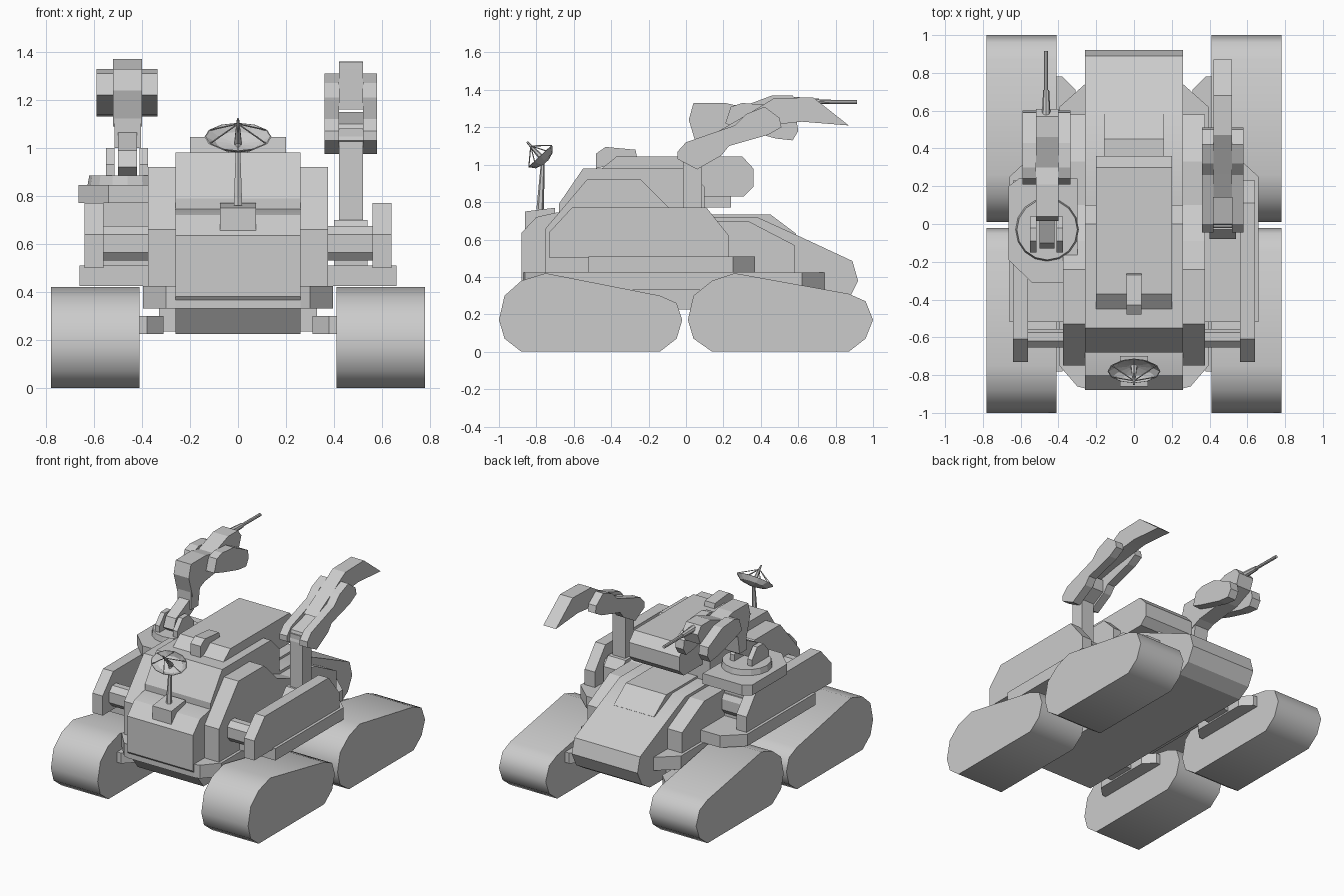
import bpy, bmesh, math
from mathutils import Vector, Matrix

if "Cube" in bpy.data.objects:
    bpy.data.objects.remove(bpy.data.objects["Cube"], do_unlink=True)

grey = bpy.data.materials.new("plain grey")
grey.use_nodes = True
tone = (0.6, 0.6, 0.6, 1)
grey.diffuse_color = tone
grey.node_tree.nodes["Principled BSDF"].inputs["Base Color"].default_value = tone


def finish(name, bm, smooth=0):
    bmesh.ops.recalc_face_normals(bm, faces=bm.faces)
    mesh = bpy.data.meshes.new(name)
    bm.to_mesh(mesh)
    bm.free()
    mesh.materials.append(grey)
    ob = bpy.data.objects.new(name, mesh)
    bpy.context.collection.objects.link(ob)
    if smooth:
        bpy.ops.object.select_all(action='DESELECT')
        ob.select_set(True)
        bpy.context.view_layer.objects.active = ob
        bpy.ops.object.shade_smooth_by_angle(angle=math.radians(smooth))
    return ob


def prism(name, pts, lo, hi, axis="x", smooth=0):
    """Extrude a (y, z) profile along x, or an (x, y) outline along z."""
    bm = bmesh.new()
    place = (lambda p, d: (d, p[0], p[1])) if axis == "x" else (lambda p, d: (p[0], p[1], d))
    ends = [[bm.verts.new(place(p, d)) for p in pts] for d in (lo, hi)]
    for ring in ends:
        bm.faces.new(ring)
    for i in range(len(pts)):
        j = (i + 1) % len(pts)
        bm.faces.new((ends[0][i], ends[0][j], ends[1][j], ends[1][i]))
    return finish(name, bm, smooth)


def pair(name, pts, lo, hi, smooth=0):
    """The same side profile on both flanks."""
    prism("left_" + name, pts, lo, hi, smooth=smooth)
    prism("right_" + name, pts, -hi, -lo, smooth=smooth)


def box(name, x0, x1, y0, y1, z0, z1):
    return prism(name, [(y0, z0), (y1, z0), (y1, z1), (y0, z1)], x0, x1)


def rod(name, a, b, r1, r2, sides=8, smooth=0):
    a, b = Vector(a), Vector(b)
    d = b - a
    turn = Matrix.Translation((a + b) / 2) @ d.to_track_quat('Z', 'Y').to_matrix().to_4x4()
    bm = bmesh.new()
    bmesh.ops.create_cone(bm, cap_ends=True, segments=sides, radius1=r1, radius2=r2,
                          depth=d.length, matrix=turn)
    return finish(name, bm, smooth)


def mirrored(half):
    return half + [(-x, y) for x, y in reversed(half)]


# Four track pods
front = [(-1, .17), (-.97, .07), (-.88, 0), (-.14, 0), (-.05, .07), (-.02, .17),
         (-.05, .26), (-.14, .30), (-.75, .42), (-.88, .38), (-.97, .30)]
rear = [(.01, .17), (.04, .07), (.14, 0), (.87, 0), (.96, .07), (1, .17),
        (.96, .27), (.87, .31), (.26, .42), (.14, .38), (.04, .30)]
pair("front_track", front, .41, .78, smooth=50)
pair("rear_track", rear, .41, .78, smooth=50)

# Chamfered track mounts
for end, yc in (("front", -.5), ("rear", .5)):
    for side, s in (("left", 1), ("right", -1)):
        out = [(s * .42, yc - .28), (s * .38, yc - .28), (s * .31, yc - .21),
               (s * .31, yc + .21), (s * .38, yc + .28), (s * .42, yc + .28)]
        prism(f"{side}_{end}_track_mount", out, .225, .30, "z")
        box(f"{side}_{end}_axle", s * .2, s * .33, yc - .1, yc + .1, .235, .35)

# Central hull, belly plate and side plates
prism("central_hull", [(-.88, .38), (-.88, .635), (-.80, .72), (-.69, .745), (.1, .72),
                       (.38, .72), (.60, .62), (.89, .485), (.92, .38), (.87, .28),
                       (.78, .225), (-.76, .225)], -.26, .26, smooth=28)
prism("rear_deck_panel", [(0, .6), (0, .735), (.45, .735), (.59, .63), (.55, .6)], -.16, .16)
prism("belly_plate", mirrored([(.26, -.87), (.30, -.86), (.395, -.75), (.395, .62), (.26, .74)]),
      .33, .425, "z")
prism("side_plate", mirrored([(.66, -.52), (.66, .25), (.53, .37), (.36, .37), (.36, -.52)][::-1]),
      .425, .51, "z")

# Stepped upper body
prism("shoulder_body", [(-.75, .425), (-.75, .66), (-.53, .92), (-.24, .92), (-.09, .77),
                        (.1, .70), (.1, .425)], -.375, .375)
prism("rear_shoulder", [(0, .425), (0, .70), (.33, .70), (.58, .57), (.58, .425)], -.375, .375)
prism("turret_base", [(-.68, .70), (-.68, .79), (-.55, .98), (0, .98), (.1, .88), (.1, .70)],
      -.26, .26)
prism("turret", [(-.45, .95), (-.45, .98), (-.37, 1.045), (.3, 1.045), (.36, .98), (.36, .88),
                 (.31, .83), (0, .83)], -.20, .20)
prism("turret_hatch", [(-.48, .98), (-.48, 1.06), (-.43, 1.095), (-.27, 1.08), (-.26, 1.03)],
      -.04, .04)

# Outrigger armour with connecting struts
pair("side_armour", [(-.73, .50), (-.73, .64), (-.61, .77), (.11, .77), (.23, .62), (.23, .50)],
     .56, .64)
for tag, yc in (("front", -.605), ("rear", .08)):
    pair(tag + "_strut", [(yc - .05, .565), (yc - .05, .64), (yc - .015, .675), (yc + .03, .675),
                          (yc + .05, .64), (yc + .05, .565), (yc + .02, .53), (yc - .02, .53)],
         .36, .57)

# Dish antenna: base, mast, oval bowl and feed struts
prism("antenna_base", [(-.86, .65), (-.86, .75), (-.70, .77), (-.70, .65)], -.075, .075)
rod("antenna_mast", (0, -.78, .76), (0, -.765, 1.02), .02, .01, 6)
tilt = Matrix.Translation((0, -.755, 1.02)) @ Matrix.Rotation(math.radians(43), 4, 'X')
bm = bmesh.new()
rings = []
for r, h in ((.03, -.01), (.10, .004), (.14, .035), (.135, .037), (.095, .01), (.03, 0)):
    rings.append([bm.verts.new(tilt @ Vector((r * math.cos(t * math.tau / 12),
                                             .62 * r * math.sin(t * math.tau / 12), h)))
                  for t in range(12)])
for a, b in zip(rings, rings[1:]):
    for i in range(12):
        j = (i + 1) % 12
        bm.faces.new((a[i], a[j], b[j], b[i]))
bm.faces.new(rings[0])
bm.faces.new(rings[-1])
finish("antenna_dish", bm)
rod("antenna_feed", tilt @ Vector((0, 0, 0)), tilt @ Vector((0, 0, .14)), .018, .005, 6)
for i in range(6):
    t = (i + .5) * math.tau / 6
    rod(f"feed_strut_{i + 1}", tilt @ Vector((.135 * math.cos(t), .083 * math.sin(t), .036)),
        tilt @ Vector((0, 0, .11)), .003, .003, 4)

# Claw arm on the left flank
box("claw_arm_post", .42, .52, -.015, .085, .5, 1.08)
prism("claw_arm_foot", [(-.08, .5), (-.08, .64), (-.03, .7), (.11, .7), (.16, .64), (.16, .5)],
      .40, .54)
plate = [(-.045, 1.03), (.06, .975), (.19, 1.05), (.23, 1.10), (.44, 1.16), (.51, 1.20),
         (.50, 1.25), (.42, 1.31), (.32, 1.27), (.26, 1.21), (0, 1.12), (-.045, 1.07)]
prism("claw_inner_plate", plate, .36, .42)
prism("claw_outer_plate", plate, .52, .58)
prism("claw_pivot", [(-.02, 1.03), (.05, .99), (.18, 1.06), (.18, 1.15), (0, 1.10)], .41, .53)
prism("claw_tip", [(.14, 1.16), (.33, 1.27), (.47, 1.355), (.68, 1.36), (.87, 1.21),
                   (.62, 1.23), (.48, 1.215), (.3, 1.19)], .42, .52, smooth=25)

# Gun platform and ring on the right flank
prism("gun_platform", [(-.665, -.19), (-.54, -.31), (-.30, -.31), (-.30, .24), (-.61, .24),
                       (-.665, .2)], .77, .845, "z")
box("platform_support", -.56, -.37, -.2, .1, .5, .78)
rod("gun_ring", (-.46, -.03, .84), (-.46, -.03, .885), .168, .16, 16)

# Jointed gun arm
bracket = [(-.15, .87), (-.15, .93), (-.09, 1.0), (-.02, 1.0), (.04, .93), (.04, .87)]
for tag, x in (("outer", -.55), ("inner", -.41)):
    prism(f"gun_{tag}_bracket", bracket, x, x + .035)
prism("gun_lower_arm", [(-.13, .92), (-.08, .88), (.1, .98), (.13, 1.04), (.06, 1.07),
                        (-.1, .99)], -.50, -.42)
prism("gun_upper_arm", [(.05, 1.0), (.13, 1.0), (.16, 1.2), (.05, 1.2)], -.515, -.405)

# Gun head with side pods and barrel
prism("gun_head", [(.015, 1.24), (.04, 1.33), (.21, 1.33), (.30, 1.31), (.46, 1.37), (.57, 1.37),
                   (.61, 1.32), (.58, 1.24), (.44, 1.18), (.2, 1.15), (.06, 1.09)], -.52, -.40)
pod = [(.21, 1.22), (.24, 1.31), (.30, 1.33), (.43, 1.32), (.59, 1.24), (.60, 1.18),
       (.57, 1.13), (.48, 1.14), (.3, 1.19)]
prism("gun_outer_pod", pod, -.59, -.52)
prism("gun_inner_pod", pod, -.40, -.335)
rod("barrel_sleeve", (-.465, .56, 1.34), (-.465, .71, 1.337), .024, .016)
rod("barrel", (-.465, .70, 1.337), (-.465, .915, 1.335), .011, .011)
